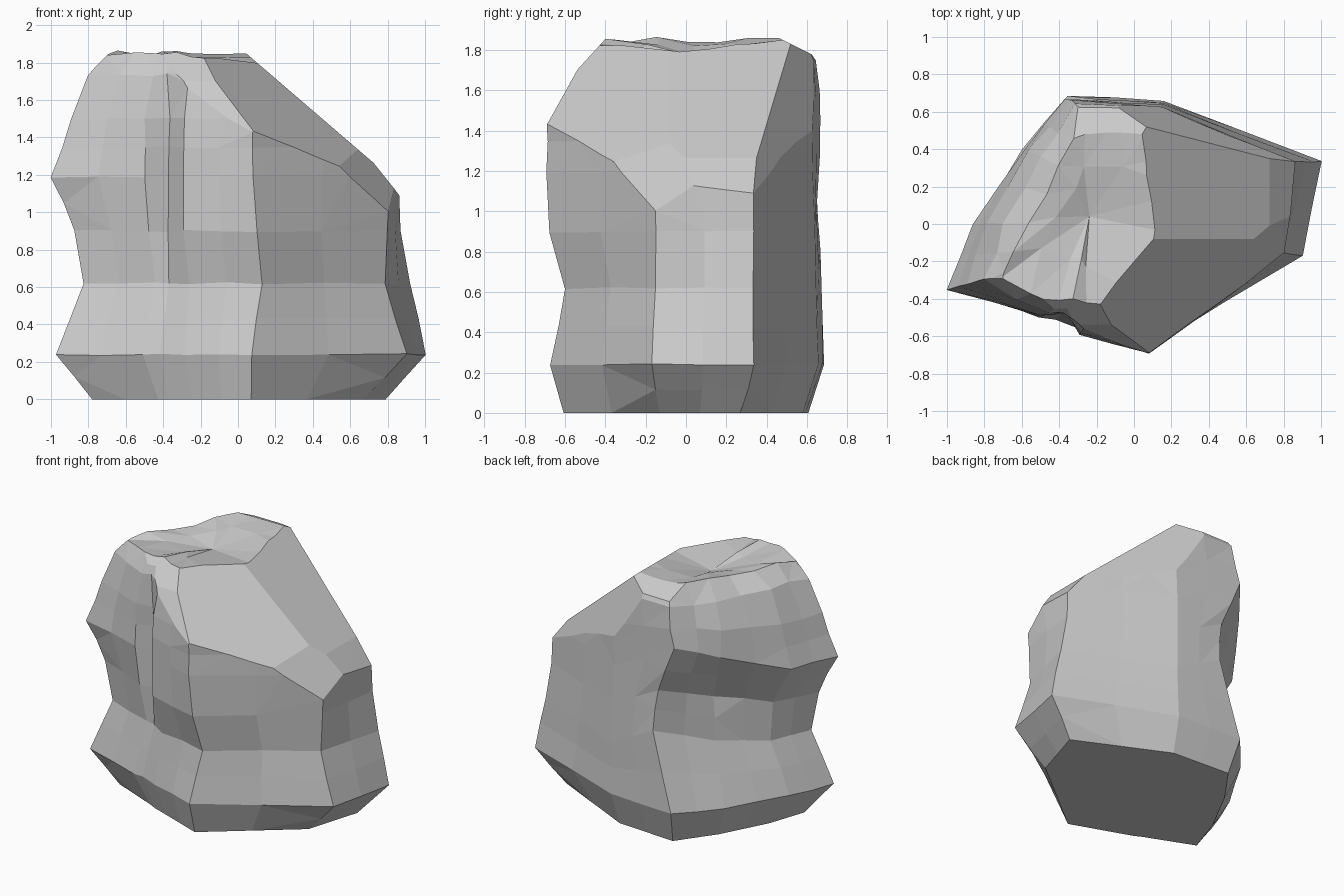
import bpy, bmesh, random
from mathutils import Vector

if "Cube" in bpy.data.objects:
    bpy.data.objects.remove(bpy.data.objects["Cube"])

random.seed(4)
LEVELS = [0, .24, .62, .9, 1.19, 1.5, 1.74, 1.85]

# plan corner of the boulder -> outward scale at each level
CORNERS = [
    ((-1.0, -.35), (.78, .97, .83, .87, 1, .89, .79, .72)),    # left corner
    ((-.52, -.51), (.82, .97, .86, .92, .97, .95, .90, .78)),  # front left face
    ((-.43, -.52), (.86, .99, .87, .86, .85, .86, .86, .74)),  # groove
    ((-.30, -.60), (.82, .94, .87, .98, .98, .96, .90, .80)),
    ((.08, -.69), (.88, .97, .89, .99, 1, 1, .97, .90)),       # front corner
    ((.88, -.17), (.76, 1.02, .90, .91, .93, .93, .93, .93)),  # right front
    ((1.0, .34), (.79, 1, .92, .87, .86, .86, .86, .86)),      # right back
    ((.15, .63), (.92, 1.04, 1.03, 1.02, 1, .98, .97, .85)),   # back
    ((-.36, .69), (.88, 1, .95, .93, .97, .93, .86, .74)),     # back left
    ((-.60, .40), (.85, 1, .81, .78, .96, .95, .83, .66)),     # left face
    ((-.86, 0), (.80, .98, .81, .82, 1, .92, .80, .65)),
]

# (level, corner) -> local shift
NUDGE = {
    (2, 8): (.15, .01, .19), (3, 8): (.11, .01, .21),   # undercut rising
    (4, 8): (-.02, 0, .27), (5, 8): (0, 0, .10),        # to the back left corner
    (2, 9): (.02, 0, .06), (3, 9): (.02, 0, .10),
    (4, 9): (0, .03, .17), (5, 9): (0, 0, .05),
    (2, 4): (.06, .01, 0), (3, 4): (.02, 0, 0),         # front corner
    (2, 6): (0, .02, 0), (3, 6): (0, .035, 0), (4, 6): (0, .035, 0),
}

bm = bmesh.new()
n = len(CORNERS)

# stacked rings; the upper ones taper less in depth than in width
rings = []
for i, z in enumerate(LEVELS):
    depth = .6 if z > 1.4 else 1
    rings.append([bm.verts.new(Vector((x * s[i], y * (1 - (1 - s[i]) * depth), z))
                               + Vector(NUDGE.get((i, k), (0, 0, 0))))
                  for k, ((x, y), s) in enumerate(CORNERS)])
for lo, hi in zip(rings, rings[1:]):
    for k in range(n):
        j = (k + 1) % n
        bm.faces.new((lo[k], lo[j], hi[j], hi[k]))

# slightly sunken crown
crown = bm.verts.new((-.25, .05, 1.78))
for k in range(n):
    bm.faces.new((rings[-1][k], rings[-1][(k + 1) % n], crown))

# break the sides into smaller, slightly uneven facets
bmesh.ops.subdivide_edges(bm, edges=[e for e in bm.edges if e.calc_length() > .3],
                          cuts=1, use_grid_fill=True)
for v in bm.verts:
    if v.co.z > .1:
        amount = .006 if v.co.z < 1.7 else .015
        v.co += Vector([random.uniform(-amount, amount) for _ in range(3)])

# flat base
bmesh.ops.holes_fill(bm, edges=[e for e in bm.edges if e.is_boundary])


def chop(point, normal):
    """Slice off everything beyond a plane and close the cut."""
    cut = bmesh.ops.bisect_plane(bm, geom=bm.verts[:] + bm.edges[:] + bm.faces[:],
                                 plane_co=point, plane_no=normal, clear_outer=True)
    edges = [g for g in cut["geom_cut"] if isinstance(g, bmesh.types.BMEdge)]
    bmesh.ops.holes_fill(bm, edges=[e for e in edges if e.is_boundary])


chop((.02, -.08, 1.87), (.86, 0, 1))             # sloping right shoulder
chop((.02, -.08, 1.87), (.86, -.63, 1))          # its front bevel
chop((.72, 0, 1.27), (1.25, 0, 1))               # right bevel
chop((.82, -.16, .97), (.09, -.05, .055))        # right front corner
chop((.10, .50, 1.83), (.151, .266, .096))       # back of the shoulder
chop((0, -.54, 1.70), (0, -1.8, 1))              # front brow
chop((0, -.45, 1.80), (0, -1.1, 1))
chop((-.72, 0, 1.82), (-1, 0, 1))                # left rim
chop((0, .50, 1.84), (0, .5, 1))                 # back rim

bmesh.ops.remove_doubles(bm, verts=bm.verts[:], dist=.004)
bmesh.ops.triangulate(bm, faces=[f for f in bm.faces if len(f.verts) > 4])
bmesh.ops.recalc_face_normals(bm, faces=bm.faces[:])

mesh = bpy.data.meshes.new("boulder")
bm.to_mesh(mesh)
bm.free()
bpy.context.collection.objects.link(bpy.data.objects.new("boulder", mesh))
